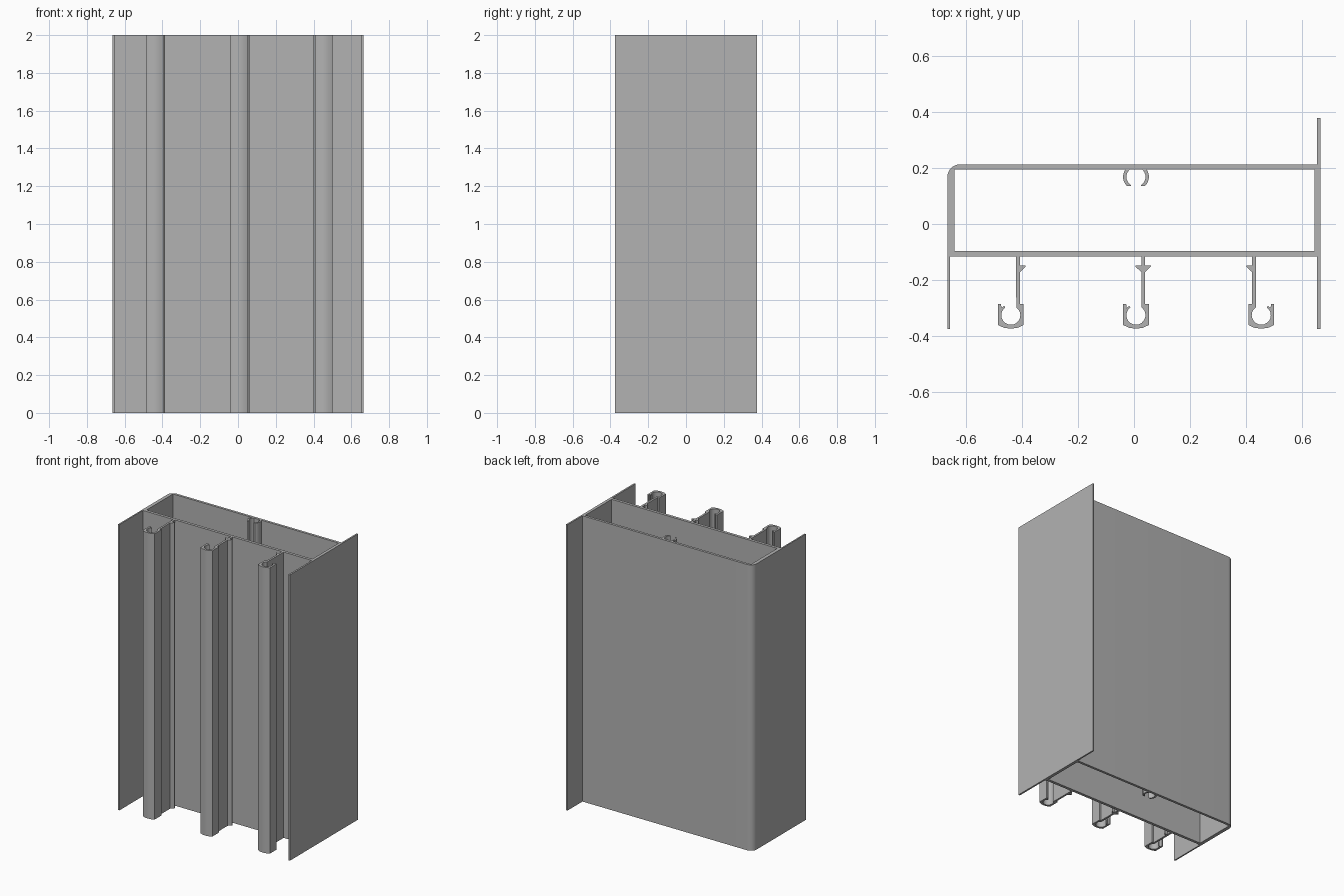
import bpy, bmesh, math

LENGTH = 2.0

cube = bpy.data.objects.get("Cube")
if cube:
    bpy.data.objects.remove(cube, do_unlink=True)

# Plain mill-finish metal
metal = bpy.data.materials.new("grey_metal")
metal.use_nodes = True
colour = (0.45, 0.45, 0.45, 1)
metal.diffuse_color = colour
metal.node_tree.nodes["Principled BSDF"].inputs["Base Color"].default_value = colour


def arc(cx, cy, r, start, end, steps):
    angles = [math.radians(start + (end - start) * i / steps) for i in range(steps + 1)]
    return [(cx + r * math.cos(a), cy + r * math.sin(a)) for a in angles]


def extrusion(name, loops):
    """Fill the closed outlines (later ones are holes) and extrude them upward."""
    bm = bmesh.new()
    edges = []
    for loop in loops:
        verts = [bm.verts.new((x, y, 0)) for x, y in loop]
        edges += [bm.edges.new((v, verts[i - 1])) for i, v in enumerate(verts)]
    bmesh.ops.triangle_fill(bm, use_beauty=True, edges=edges)
    grown = bmesh.ops.extrude_face_region(bm, geom=bm.faces[:], use_keep_orig=True)
    top = [g for g in grown["geom"] if isinstance(g, bmesh.types.BMVert)]
    bmesh.ops.translate(bm, verts=top, vec=(0, 0, LENGTH))
    bmesh.ops.recalc_face_normals(bm, faces=bm.faces[:])
    mesh = bpy.data.meshes.new(name)
    bm.to_mesh(mesh)
    bm.free()
    mesh.materials.append(metal)
    obj = bpy.data.objects.new(name, mesh)
    bpy.context.collection.objects.link(obj)
    bpy.ops.object.select_all(action="DESELECT")
    obj.select_set(True)
    bpy.context.view_layer.objects.active = obj
    bpy.ops.object.shade_smooth_by_angle(angle=math.radians(35))


# Box section with long front fins, one back fin and one rounded corner
outer = [(-.665, -.375), (-.655, -.375), (-.655, -.116), (.652, -.116),
         (.652, -.375), (.664, -.375), (.664, .377), (.653, .377), (.653, .2125)]
outer += arc(-.62, .1675, .045, 90, 180, 8)
chamber = [(-.64, -.096), (.643, -.096), (.643, .195), (-.64, .195)]
extrusion("box_frame", [outer, chamber])


# Hooked rail on a barbed web, with a round screw channel at its foot
def rail(name, cx, side, two_barbs):
    pts = [(.019, -.116)]
    if two_barbs:
        pts += [(.019, -.148), (-.002, -.148), (-.002, -.152), (.019, -.171)]
    pts += arc(0, -.325, .034, 55, -235, 16)
    pts += [(-.024, -.292), (-.033, -.299), (-.035, -.285), (-.046, -.285),
            (-.046, -.36), (-.024, -.37), (0, -.373), (.024, -.37),
            (.046, -.36), (.046, -.285), (.033, -.285)]
    pts += [(.033, -.171), (.053, -.152), (.053, -.148), (.033, -.148), (.033, -.116)]
    extrusion(name, [[(cx + side * x, y) for x, y in pts]])


rail("right_rail", -.439, 1, False)
rail("middle_rail", .007, 1, True)
rail("left_rail", .4535, -1, False)

# Split screw boss under the back wall
half = arc(0, .168, .046, 36, -40, 8)
half += [(.031, .135), (.017, .135)]
half += arc(0, .168, .034, -55, 52.5, 8)
for name, side in (("screw_boss_left", 1), ("screw_boss_right", -1)):
    extrusion(name, [[(.007 + side * x, y) for x, y in half]])
